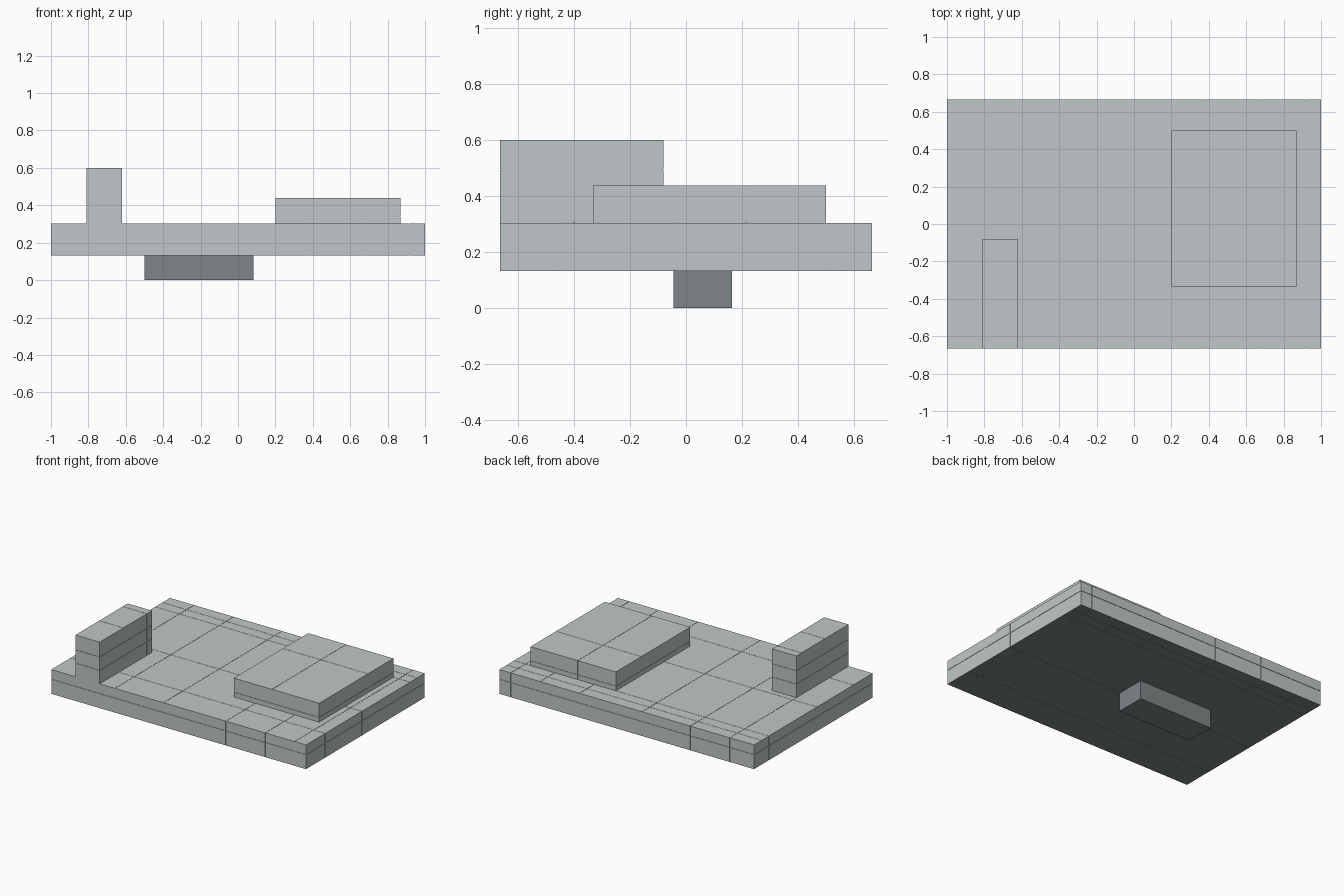
import bpy, bmesh
from mathutils import Vector

if "Cube" in bpy.data.objects:
    bpy.data.objects.remove(bpy.data.objects["Cube"])

SEAM = 0.002    # width of the joints between bricks
DEPTH = 0.003   # depth of the joints


def material(name, rgb):
    m = bpy.data.materials.new(name)
    m.diffuse_color = (*rgb, 1)
    m.use_nodes = True
    m.node_tree.nodes["Principled BSDF"].inputs["Base Color"].default_value = m.diffuse_color
    return m


light = material("light grey", (0.53, 0.57, 0.58))
dark = material("dark grey", (0.21, 0.235, 0.245))


def add_box(bm, lo, hi):
    verts = bmesh.ops.create_cube(bm, size=1)["verts"]
    for v in verts:
        v.co = Vector([lo[i] + (v.co[i] + 0.5) * (hi[i] - lo[i]) for i in range(3)])


def spans(lo, hi, cuts):
    """Split a range at the cuts, leaving a fine joint at each one."""
    edges = [lo, *cuts, hi]
    return [(a + (SEAM / 2 if a != lo else 0), b - (SEAM / 2 if b != hi else 0))
            for a, b in zip(edges, edges[1:])]


def brick_block(name, lo, hi, cuts=((), (), ()), mats=(light,)):
    """A block laid from bricks around a solid core."""
    bm = bmesh.new()
    if any(cuts):
        add_box(bm, [c + DEPTH for c in lo], [c - DEPTH for c in hi])
    xs, ys, zs = [spans(lo[i], hi[i], cuts[i]) for i in range(3)]
    for x0, x1 in xs:
        for y0, y1 in ys:
            for z0, z1 in zs:
                add_box(bm, (x0, y0, z0), (x1, y1, z1))
    mesh = bpy.data.meshes.new(name)
    bm.to_mesh(mesh)
    bm.free()
    for m in mats:
        mesh.materials.append(m)
    if len(mats) > 1:  # the underside takes the second colour
        for p in mesh.polygons:
            p.material_index = 1 if p.normal.z < -0.5 else 0
    obj = bpy.data.objects.new(name, mesh)
    bpy.context.collection.objects.link(obj)
    return obj


# Wide slab with a dark underside
brick_block("slab", (-1, -0.665, 0.132), (1, 0.665, 0.304),
            ((-0.81, -0.5, -0.12, 0.37, 0.68, 0.91), (-0.45, -0.04, 0.5, 0.58), (0.235,)),
            (light, dark))

# Low raised platform on the right
brick_block("platform", (0.2, -0.333, 0.304), (0.87, 0.5, 0.438),
            ((0.5,), (0.215,), (0.338,)))

# Tall narrow block at the front left
brick_block("tall_block", (-0.81, -0.665, 0.304), (-0.62, -0.08, 0.6),
            ((), (-0.4, -0.137), (0.4, 0.495)))

# Dark foot beneath the slab
brick_block("foot", (-0.5, -0.045, 0), (0.083, 0.165, 0.133), mats=(dark,))
